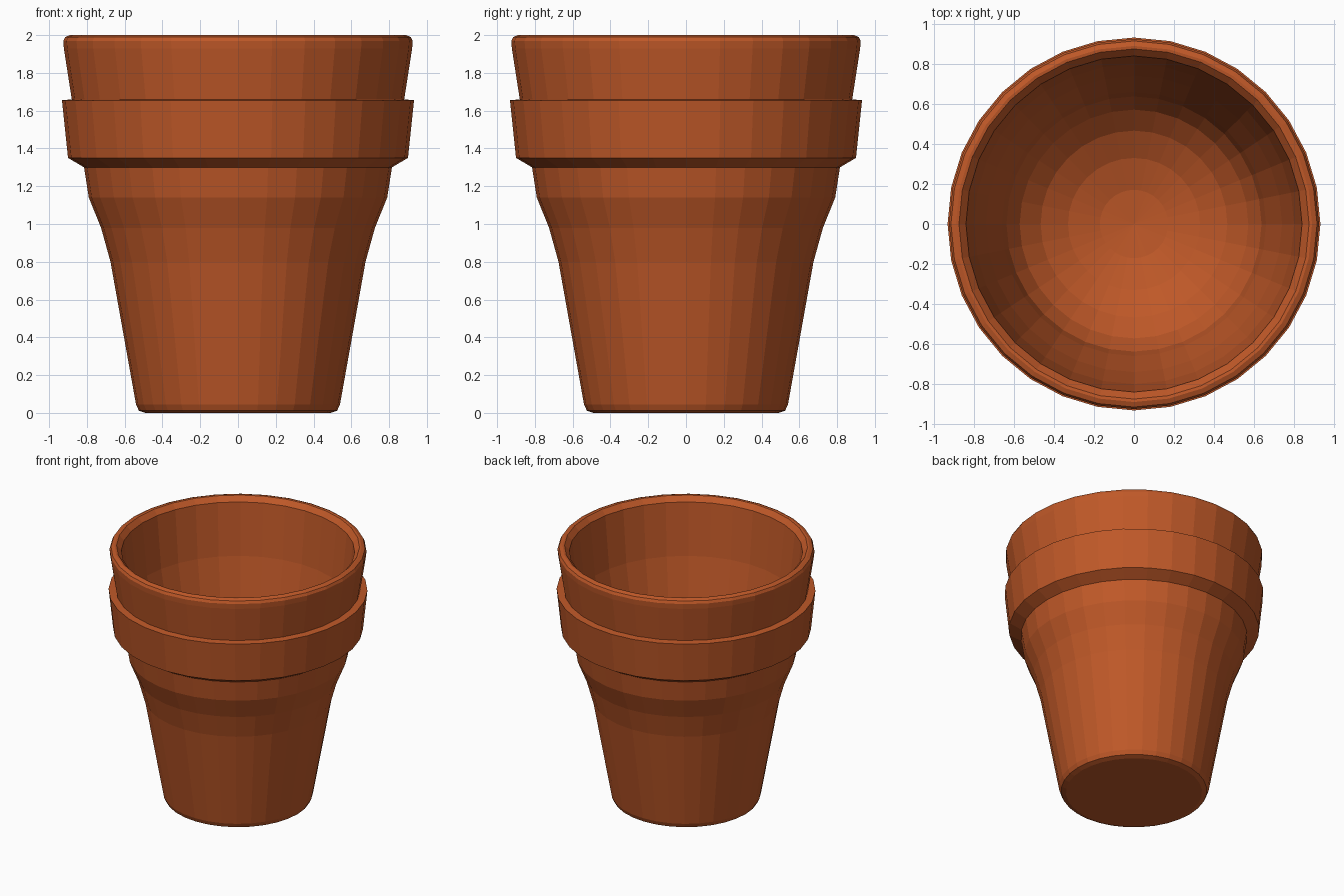
import bpy, bmesh, math

if "Cube" in bpy.data.objects:
    bpy.data.objects.remove(bpy.data.objects["Cube"])

SIDES = 32

# Single terracotta colour
clay = bpy.data.materials.new("terracotta")
clay.diffuse_color = (0.52, 0.098, 0.021, 1)
clay.use_nodes = True
clay.node_tree.nodes["Principled BSDF"].inputs["Base Color"].default_value = clay.diffuse_color


def lathe(name, profile):
    """Revolve an (r, z) profile around z; r == 0 makes a pole."""
    bm = bmesh.new()
    rings = []
    for r, z in profile:
        if r == 0:
            rings.append([bm.verts.new((0, 0, z))])
        else:
            rings.append([bm.verts.new((r * math.cos(2 * math.pi * i / SIDES),
                                        r * math.sin(2 * math.pi * i / SIDES), z))
                          for i in range(SIDES)])
    for a, b in zip(rings, rings[1:]):
        for i in range(SIDES):
            j = (i + 1) % SIDES
            if len(a) == 1:
                bm.faces.new((a[0], b[j], b[i]))
            elif len(b) == 1:
                bm.faces.new((a[i], a[j], b[0]))
            else:
                bm.faces.new((a[i], a[j], b[j], b[i]))
    bmesh.ops.recalc_face_normals(bm, faces=bm.faces)
    mesh = bpy.data.meshes.new(name)
    bm.to_mesh(mesh)
    bm.free()
    mesh.materials.append(clay)
    obj = bpy.data.objects.new(name, mesh)
    bpy.context.collection.objects.link(obj)
    return obj


# Outside: base, tapered body, flare, collar, upper rim
outside = [(0, 0), (0.49, 0), (0.525, 0.012), (0.54, 0.045), (0.675, 0.80),
           (0.725, 0.98), (0.79, 1.14), (0.815, 1.30), (0.90, 1.35),
           (0.932, 1.655), (0.88, 1.66), (0.922, 1.93), (0.925, 1.97),
           (0.915, 1.99), (0.89, 2.0)]

# Inside: lip bevel, wall, rounded bowl floor
inside = [(0.875, 1.998), (0.84, 1.96), (0.80, 1.55), (0.74, 1.25), (0.66, 0.95)]
for k in range(1, 7):
    a = math.radians(15 * k)
    inside.append((0 if k == 6 else 0.66 * math.cos(a), 0.95 - 0.45 * math.sin(a)))

lathe("flower_pot", outside + inside)
